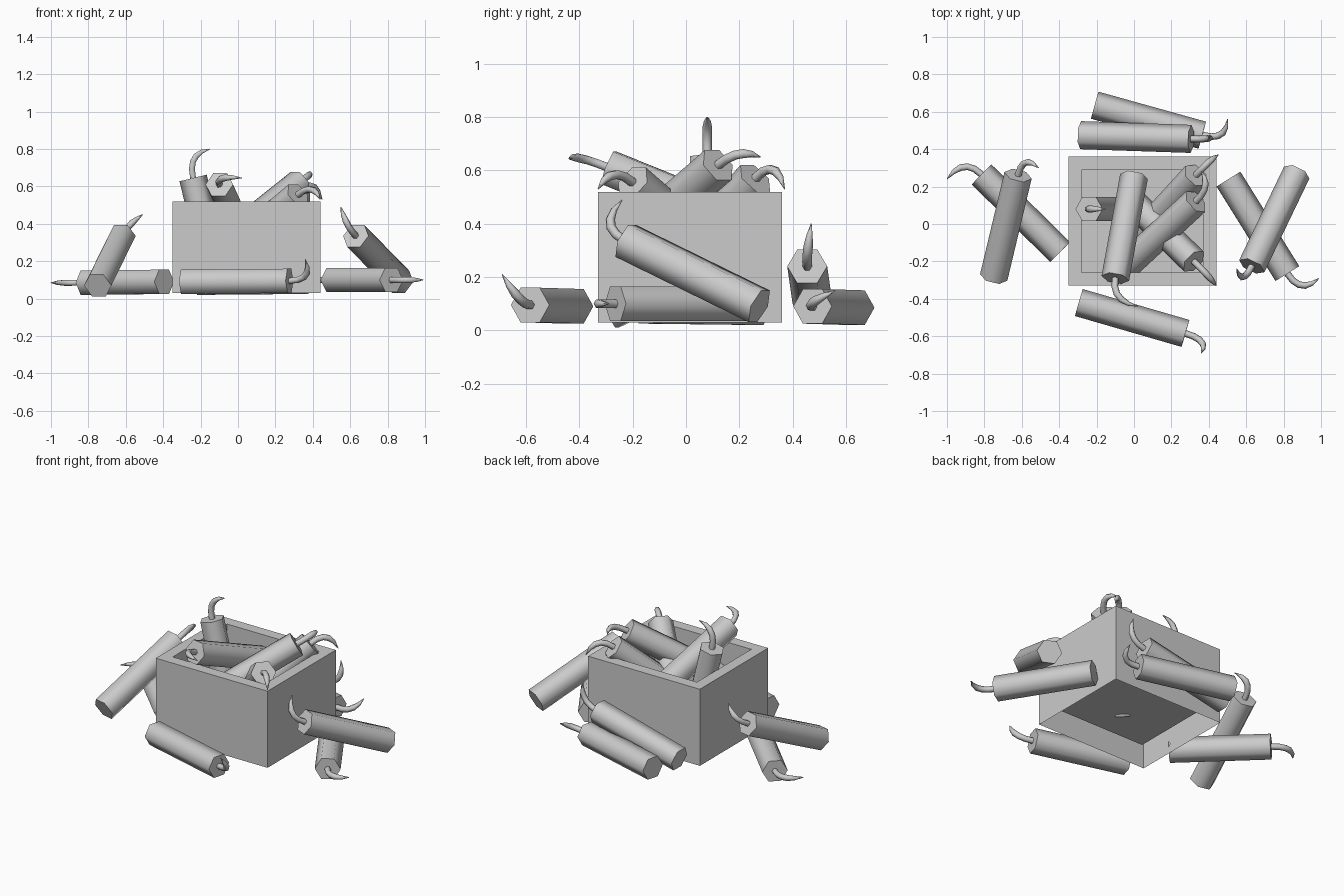
import bpy
import bmesh
import math
from mathutils import Vector

default = bpy.data.objects.get("Cube")
if default:
    bpy.data.objects.remove(default)

grey = bpy.data.materials.new("plain_grey")
grey.use_nodes = True
grey.diffuse_color = (0.6, 0.6, 0.6, 1)
grey.node_tree.nodes["Principled BSDF"].inputs["Base Color"].default_value = (0.6, 0.6, 0.6, 1)

STICK_RADIUS = 0.075
FUSE_RADIUS = 0.018


def finish(name, data):
    data.materials.append(grey)
    obj = bpy.data.objects.new(name, data)
    bpy.context.collection.objects.link(obj)
    return obj


def mesh_object(name, bm):
    mesh = bpy.data.meshes.new(name)
    bm.to_mesh(mesh)
    bm.free()
    return finish(name, mesh)


def make_box():
    # Shell: open underneath, with the top inset and sunk to form the inside
    bm = bmesh.new()
    low, high = Vector((-0.35, -0.33, 0.03)), Vector((0.44, 0.36, 0.52))
    for v in bmesh.ops.create_cube(bm, size=1)["verts"]:
        v.co = Vector(l + (c + 0.5) * (h - l) for l, h, c in zip(low, high, v.co))
    bm.normal_update()
    bottom = [f for f in bm.faces if f.normal.z < -0.5]
    bmesh.ops.delete(bm, geom=bottom, context="FACES_ONLY")
    top = next(f for f in bm.faces if f.normal.z > 0.5)
    bmesh.ops.inset_region(bm, faces=[top], thickness=0.07, use_even_offset=True)
    sunk = bmesh.ops.extrude_face_region(bm, geom=[top])["geom"]
    bmesh.ops.delete(bm, geom=[top], context="FACES_ONLY")
    for v in sunk:
        if isinstance(v, bmesh.types.BMVert):
            v.co.z = 0.13
    mesh_object("box", bm)


def make_stick(name, base, end, up):
    # Six-sided body with flat ends
    axis = end - base
    bm = bmesh.new()
    bmesh.ops.create_cone(bm, cap_ends=True, segments=6, radius1=STICK_RADIUS,
                          radius2=STICK_RADIUS, depth=axis.length)
    obj = mesh_object(name, bm)
    obj.location = (base + end) / 2
    obj.rotation_mode = "QUATERNION"
    obj.rotation_quaternion = axis.to_track_quat("Z", up)
    bpy.ops.object.select_all(action="DESELECT")
    obj.select_set(True)
    bpy.context.view_layer.objects.active = obj
    bpy.ops.object.shade_smooth_by_angle(angle=math.radians(65))


def make_fuse(name, base, end, tip):
    # Bent cord that leaves the end straight, then curls to a point
    axis = (end - base).normalized()
    bend = end + axis * 0.135
    curve = bpy.data.curves.new(name, "CURVE")
    curve.dimensions = "3D"
    curve.bevel_depth = FUSE_RADIUS
    curve.bevel_resolution = 1
    curve.use_fill_caps = True
    steps = 5
    spline = curve.splines.new("POLY")
    spline.points.add(steps)
    for i, point in enumerate(spline.points):
        t = i / steps
        pos = end * (1 - t) ** 2 + bend * 2 * t * (1 - t) + tip * t ** 2
        point.co = (*pos, 1)
        point.radius = min(1, 0.1 + (1 - t) * 3)
    spline.use_smooth = True
    finish(name, curve)


# Each stick: base centre, fuse end centre, fuse tip
STICKS = {
    "front_stick": ((-0.295, -0.42, 0.09), (0.275, -0.585, 0.095), (0.36, -0.69, 0.21)),
    "right_low_stick": ((-0.395, -0.15, 0.09), (-0.815, 0.265, 0.085), (-1, 0.24, 0.085)),
    "right_leaning_stick": ((-0.75, -0.285, 0.07), (-0.62, 0.26, 0.335), (-0.51, 0.3, 0.45)),
    "left_low_stick": ((0.505, 0.24, 0.1), (0.82, -0.265, 0.1), (0.99, -0.29, 0.1)),
    "left_leaning_stick": ((0.87, 0.275, 0.09), (0.63, -0.225, 0.335), (0.55, -0.24, 0.49)),
    "back_outer_stick": ((-0.21, 0.635, 0.085), (0.365, 0.475, 0.09), (0.5, 0.56, 0.15)),
    "back_inner_stick": ((-0.285, 0.475, 0.1), (0.305, 0.455, 0.24), (0.4, 0.47, 0.4)),
    "box_top_stick": ((0, 0.255, 0.39), (-0.1, -0.29, 0.61), (0.02, -0.44, 0.645)),
    "box_upright_stick": ((-0.12, 0.08, 0.15), (-0.24, 0.08, 0.645), (-0.15, 0.08, 0.8)),
    "box_back_stick": ((0, -0.1, 0.17), (0.33, 0.26, 0.57), (0.45, 0.37, 0.53)),
    "box_middle_stick": ((-0.06, -0.24, 0.31), (0.33, 0.12, 0.62), (0.36, 0.28, 0.65)),
    "box_front_stick": ((-0.04, 0.15, 0.25), (0.32, -0.2, 0.555), (0.44, -0.33, 0.53)),
}

make_box()
for stick_name, points in STICKS.items():
    base, end, tip = (Vector(p) for p in points)
    # Lying sticks rest on a flat side; the upright one is turned edge-on
    make_stick(stick_name, base, end, "Y" if "upright" in stick_name else "X")
    make_fuse(stick_name.replace("stick", "fuse"), base, end, tip)
